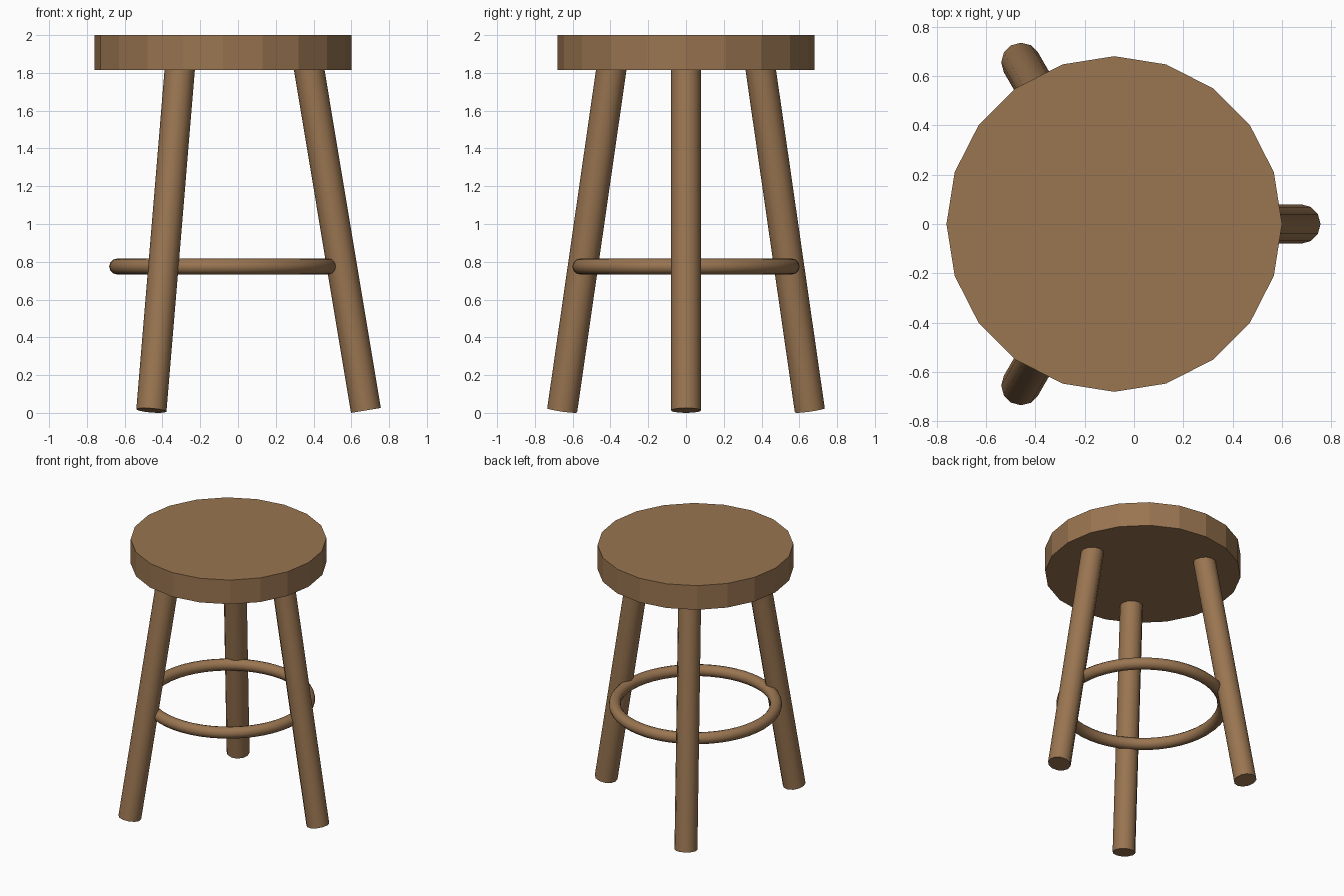
import bpy
import math
from mathutils import Vector

cube = bpy.data.objects.get("Cube")
if cube:
    bpy.data.objects.remove(cube, do_unlink=True)

CENTRE_X = -0.08
LEG_RADIUS = 0.08

wood = bpy.data.materials.new("brown wood")
wood.use_nodes = True
colour = (0.32, 0.178, 0.082, 1)
wood.diffuse_color = colour
wood.node_tree.nodes["Principled BSDF"].inputs["Base Color"].default_value = colour


def finish(name, smooth=True):
    obj = bpy.context.object
    obj.name = name
    obj.data.materials.append(wood)
    if smooth:
        bpy.ops.object.shade_smooth_by_angle(angle=math.radians(40))
    return obj


# Faceted round seat, with a corner pointing along +x
bpy.ops.mesh.primitive_cylinder_add(vertices=20, radius=0.68, depth=0.185,
                                    location=(CENTRE_X, 0, 1.9075))
finish("seat", smooth=False)

# Three splayed legs, cut square to their own axes
for name, degrees in (("left_leg", 0), ("back_right_leg", 120), ("front_right_leg", 240)):
    turn = math.radians(degrees)
    outward = Vector((math.cos(turn), math.sin(turn), 0))
    hub = Vector((CENTRE_X, 0, 0))
    foot = hub + outward * 0.757 + Vector((0, 0, 0.013))
    top = hub + outward * 0.448 + Vector((0, 0, 1.87))
    axis = top - foot
    lean = math.atan2(0.757 - 0.448, 1.87 - 0.013)
    bpy.ops.mesh.primitive_cylinder_add(vertices=12, radius=LEG_RADIUS, depth=axis.length,
                                        location=(foot + top) / 2,
                                        rotation=(0, -lean, turn))
    finish(name)

# Foot ring joining the legs
bpy.ops.mesh.primitive_torus_add(major_segments=48, minor_segments=12,
                                 major_radius=0.56, minor_radius=0.042,
                                 location=(CENTRE_X, 0, 0.775))
finish("foot_ring")
